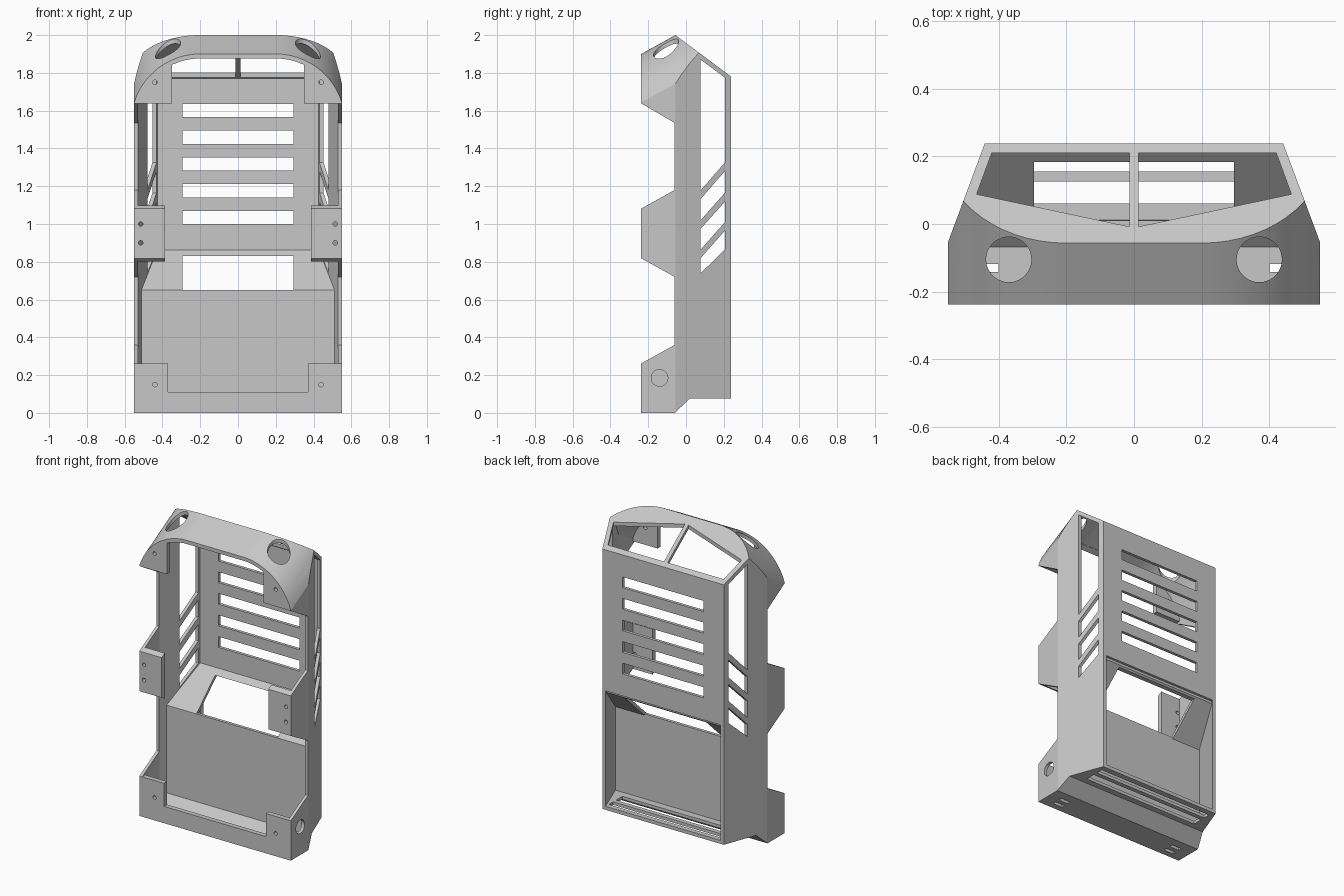
import bpy, bmesh, math
from mathutils import Vector

if "Cube" in bpy.data.objects:
    bpy.data.objects.remove(bpy.data.objects["Cube"])

grey = bpy.data.materials.new("light_grey")
grey.use_nodes = True
COLOUR = (0.57, 0.57, 0.57, 1)
grey.diffuse_color = COLOUR
grey.node_tree.nodes["Principled BSDF"].inputs["Base Color"].default_value = COLOUR

WALL = 0.02
FRONT_WALL = 0.032
DEPTH = 0.238
RISE = 0.55           # hood slope
RIDGE = (0, -0.056, 2)
ARC_STEPS = 12


def to_object(name, bm):
    bmesh.ops.recalc_face_normals(bm, faces=bm.faces)
    mesh = bpy.data.meshes.new(name)
    bm.to_mesh(mesh)
    bm.free()
    mesh.materials.append(grey)
    obj = bpy.data.objects.new(name, mesh)
    bpy.context.collection.objects.link(obj)
    return obj


def body(name, t, front=DEPTH, extra=()):
    """Convex envelope inset by t, clipped by extra (point, outward normal) planes."""
    planes = [((0, 0, t), (0, 0, -1)), ((0, -front, 0), (0, -1, 0)), ((0, DEPTH - t, 0), (0, 1, 0))]
    skin = [(RIDGE, (0, 0.22, 0.295)), (RIDGE, (0, -RISE, 1))]
    for s in (-1, 1):
        skin += [((s * 0.55, 0, 0), (s, 0, 0)), ((s * 0.55, -0.055, 0), (s * 0.295, 0.11, 0))]
        # hood shoulders: an arc swept along the hood slope
        sweep, r = math.radians(73.2), 0.366
        for i in range(ARC_STEPS):
            a = sweep * (i + 0.5) / ARC_STEPS
            p = (s * (0.2 + r * math.sin(a)), -DEPTH, 1.9 - r + r * math.cos(a))
            skin.append((p, (s * math.sin(a), -RISE * math.cos(a), math.cos(a))))
    planes += [(Vector(p) - Vector(n).normalized() * t, n) for p, n in skin]
    bm = bmesh.new()
    bmesh.ops.create_cube(bm, size=6)
    for p, n in planes + list(extra):
        geom = bm.verts[:] + bm.edges[:] + bm.faces[:]
        bmesh.ops.bisect_plane(bm, geom=geom, plane_co=p, plane_no=Vector(n).normalized(),
                               clear_outer=True, dist=1e-6)
        bmesh.ops.holes_fill(bm, edges=[e for e in bm.edges if e.is_boundary], sides=0)
    bmesh.ops.remove_doubles(bm, verts=bm.verts, dist=1e-5)
    return to_object(name, bm)


def prism(name, points, axis, lo, hi):
    """Extrude a 2D outline along x (points are y, z) or z (points are x, y)."""
    place = (lambda p, h: (h, p[0], p[1])) if axis == "x" else (lambda p, h: (p[0], p[1], h))
    bm = bmesh.new()
    low = [bm.verts.new(place(p, lo)) for p in points]
    high = [bm.verts.new(place(p, hi)) for p in points]
    bm.faces.new(low)
    bm.faces.new(high)
    for i in range(len(points)):
        j = (i + 1) % len(points)
        bm.faces.new((low[i], low[j], high[j], high[i]))
    return to_object(name, bm)


def box(x, y, z):
    return prism("cutter", [(x[0], y[0]), (x[1], y[0]), (x[1], y[1]), (x[0], y[1])], "z", *z)


def drill(centre, radius, depth, axis):
    bpy.ops.mesh.primitive_cylinder_add(vertices=32, radius=radius, depth=depth, location=centre)
    obj = bpy.context.object
    if axis == "x":
        obj.rotation_euler.y = math.pi / 2
    elif axis == "y":
        obj.rotation_euler.x = math.pi / 2
    bpy.context.view_layer.update()
    return obj


def subtract(target, cutter):
    cutter.hide_render = True
    mod = target.modifiers.new("cut", "BOOLEAN")
    mod.operation, mod.solver, mod.object = "DIFFERENCE", "EXACT", cutter
    mod.use_hole_tolerant = True
    bpy.context.view_layer.objects.active = target
    bpy.ops.object.modifier_apply(modifier=mod.name)
    bpy.data.objects.remove(cutter)


# Hollow shell with stepped underside
shell = body("shell", 0)
subtract(shell, prism("cutter", [(-0.081, -0.02), (0.3, -0.02), (0.3, 0.075), (0.02, 0.075)], "x", -1, 1))
core = body("core", WALL, front=DEPTH - FRONT_WALL)
subtract(core, prism("cutter", [(-0.11, -0.02), (0.3, -0.02), (0.3, 0.095), (0.012, 0.095)], "x", -1, 1))
subtract(shell, core)

# Lamp holes in the hood
for s in (-1, 1):
    subtract(shell, drill((s * 0.37, -0.105, 1.963), 0.067, 0.41, "z"))

# Open recess at the lower back, between the tapering side walls
subtract(shell, prism("cutter", [(-0.443, 0.17), (0.443, 0.17), (0.394, 0.3), (-0.394, 0.3)],
                      "z", 0.098, 0.855))

# Side notches that leave three pairs of mounting tabs
for z0, z1, z2, z3 in ((0.227, 0.36, 0.72, 0.853), (1.047, 1.18, 1.535, 1.675)):
    subtract(shell, prism("cutter", [(-0.3, z0), (-0.06, z1), (-0.06, z2), (-0.3, z3)], "x", -1, 1))
# Square edges on the front plates of the lower and upper tabs
for z0, z1 in ((0.262, 0.4), (1.5, 1.638)):
    subtract(shell, box((-0.529, 0.529), (-0.3, -0.19), (z0, z1)))

# Front openings between the tabs; the top one follows the hood arch
for x, z0, z1 in ((0.37, 0.11, 0.5), (0.387, 0.6, 1.3), (0.35, 1.4, 2.2)):
    sides = [((x, 0, 0), (1, 0, 0)), ((-x, 0, 0), (-1, 0, 0)), ((0, 0, z0), (0, 0, -1)),
             ((0, 0, z1), (0, 0, 1)), ((0, -0.15, 0), (0, 1, 0))]
    subtract(shell, body("cutter", WALL + 0.001, front=0.4, extra=sides))

# Back wall vents and floor slots
for i in range(5):
    z = 1.0 + i * 0.1415
    subtract(shell, box((-0.295, 0.295), (0.15, 0.3), (z, z + 0.07)))
for y0, y1 in ((0.06, 0.125), (0.155, 0.2)):
    subtract(shell, box((-0.42, 0.42), (y0, y1), (0.03, 0.15)))

# Side windows with slanted louvres, cut through both sides
Y0, Y1 = 0.078, 0.206
for a, b, c, d in ((1.178, 1.326, 1.775, 1.87), (1.02, 1.165, 1.28, 1.133),
                   (0.865, 1.01, 1.118, 0.975), (0.74, 0.865, 0.965, 0.82)):
    for lo, hi in ((-0.7, -0.35), (0.35, 0.7)):
        subtract(shell, prism("cutter", [(Y0, a), (Y1, b), (Y1, c), (Y0, d)], "x", lo, hi))

for s in (-1, 1):
    # Roof window either side of the central bar
    pane = [(0.013, -0.008), (0.465, 0.088), (0.42, 0.21), (0.013, 0.21)]
    subtract(shell, prism("cutter", [(s * x, y) for x, y in pane], "z", 1.72, 2.3))
    # Bolt holes in the tabs
    for x, z in ((0.44, 0.15), (0.44, 1.75), (0.515, 1.0), (0.515, 0.9)):
        subtract(shell, drill((s * x, -0.23, z), 0.012, 0.1, "y"))
    # Small slots underneath
    for y in (-0.185, -0.13):
        subtract(shell, box(sorted((s * 0.40, s * 0.47)), (y - 0.012, y + 0.012), (-0.1, 0.1)))

# Cable hole in the left lower tab
subtract(shell, drill((0.54, -0.14, 0.185), 0.044, 0.1, "x"))

# Recessed lower panel
panel = body("lower_panel", 0.01, extra=[
    ((0, -0.01, 0), (0, -1, 0)), ((0, 0.01, 0), (0, 1, 0)),
    ((0, 0, 0.068), (0, 0, -1)), ((0, 0, 0.65), (0, 0, 1))])

# Sloping shelf joining the panel to the back wall
slope = Vector((0, -0.21, 0.225))
edge = Vector((0, -0.01, 0.65))
shelf = body("sloping_shelf", 0.01, extra=[
    (edge, slope), (edge - slope.normalized() * WALL, -slope),
    (edge, (0, -1, 0)), ((0, 0.222, 0), (0, 1, 0))])
subtract(shelf, box((-0.295, 0.295), (-0.1, 0.3), (0.6, 0.83)))

# Smooth the hood arch and round holes, keep the edges sharp
for obj in (shell, panel, shelf):
    bpy.ops.object.select_all(action="DESELECT")
    obj.select_set(True)
    bpy.context.view_layer.objects.active = obj
    bpy.ops.object.shade_smooth_by_angle(angle=math.radians(20))
